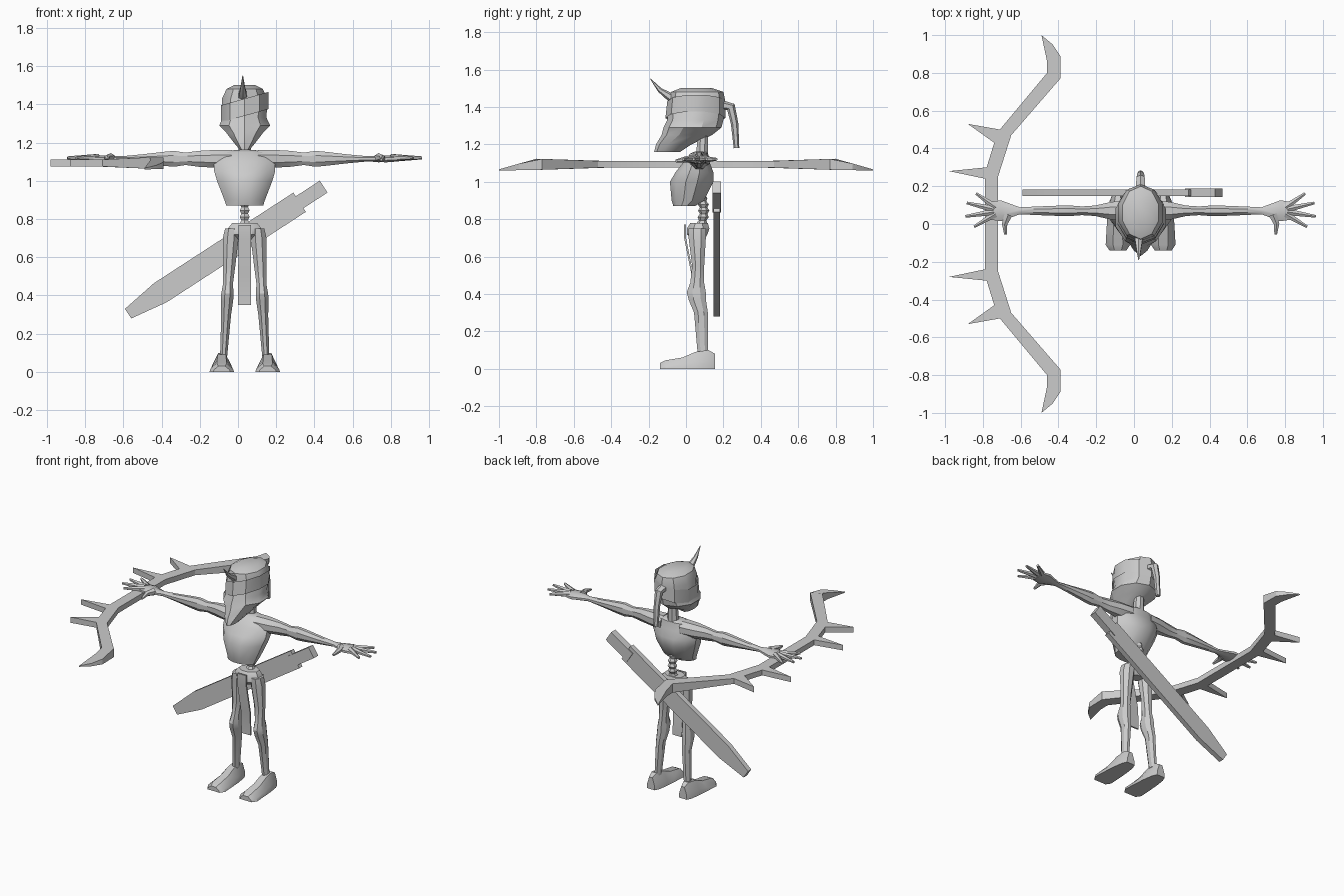
import bpy, bmesh
from math import cos, sin, pi, radians
from mathutils import Vector, Matrix

if "Cube" in bpy.data.objects:
    bpy.data.objects.remove(bpy.data.objects["Cube"])

grey = bpy.data.materials.new("plain_grey")
grey.use_nodes = True
grey.diffuse_color = (.6, .6, .6, 1)
grey.node_tree.nodes["Principled BSDF"].inputs["Base Color"].default_value = grey.diffuse_color

CENTRE = .035  # the body stands slightly to its own left
SQUARE = [(-1, -1), (1, -1), (1, 1), (-1, 1)]
SOLE = [(-1, 0), (1, 0), (.9, .4), (.4, 1), (-.4, 1), (-.9, .4)]


def oval(count):
    angles = [(i + .5) * 2 * pi / count for i in range(count)]
    return [(cos(angle), sin(angle)) for angle in angles]


def skin(name, loops, capped=True, sharp=32):
    """Join equal loops of points into one surface."""
    bm = bmesh.new()
    rows = [[bm.verts.new(point) for point in loop] for loop in loops]
    for low, high in zip(rows, rows[1:]):
        for i in range(len(low)):
            bm.faces.new((low[i - 1], low[i], high[i], high[i - 1]))
    if capped:
        bm.faces.new(rows[0])
        bm.faces.new(rows[-1])
    bmesh.ops.recalc_face_normals(bm, faces=bm.faces)
    mesh = bpy.data.meshes.new(name)
    bm.to_mesh(mesh)
    bm.free()
    mesh.materials.append(grey)
    part = bpy.data.objects.new(name, mesh)
    bpy.context.collection.objects.link(part)
    bpy.ops.object.select_all(action="DESELECT")
    part.select_set(True)
    bpy.context.view_layer.objects.active = part
    bpy.ops.object.shade_smooth_by_angle(angle=radians(sharp))


def column(name, rings, shape, side=1, lean=lambda z: 0, tilt=0, capped=True):
    """Upright form from rings of (height, front, back, half width)."""
    loops = []
    for z, front, back, half in rings:
        middle, deep = (front + back) / 2, (back - front) / 2
        loops.append([(CENTRE + side * (lean(z) + half * u), middle + deep * v, z + tilt * half * u)
                      for u, v in shape])
    skin(name, loops, capped)


def taper(name, points, thick, thin, side=1):
    """Tube along points that narrows evenly from thick to thin."""
    points = [Vector((CENTRE + side * x, y, z)) for x, y, z in points]
    last = len(points) - 1
    loops = []
    for i, point in enumerate(points):
        heading = points[min(i + 1, last)] - points[max(i - 1, 0)]
        turn = heading.to_track_quat("Z", "Y")
        radius = thick + (thin - thick) * i / last
        loops.append([point + turn @ Vector((radius * u, radius * v, 0)) for u, v in oval(6)])
    skin(name, loops)


# Head: the chin juts forward and the skull overhangs the neck
column("head", [(1.16, -.17, -.03, .025), (1.2, -.16, .03, .06), (1.25, -.13, .14, .1),
                (1.29, -.12, .19, .14), (1.33, -.1, .2, .12), (1.43, -.09, .21, .125),
                (1.48, -.08, .2, .1), (1.5, -.03, .14, .06)], oval(10))
column("head_wrap", [(1.34, -.11, .21, .13), (1.43, -.1, .21, .13)], oval(10), tilt=.28, capped=False)
taper("horn", [(-.01, -.02, 1.42), (-.01, -.08, 1.45), (-.01, -.14, 1.49), (-.01, -.19, 1.55)], .035, .002)
taper("ponytail", [(0, .18, 1.41), (0, .24, 1.4), (0, .26, 1.31), (0, .27, 1.18)], .03, .015)

# Neck, rib cage and spine
column("neck", [(1.1, .05, .12, .04), (1.27, .06, .12, .03)], oval(8))
column("chest", [(.87, -.07, .05, .1), (.9, -.08, .1, .11), (1, -.09, .15, .15), (1.05, -.06, .15, .165),
                 (1.1, -.02, .13, .165), (1.15, .02, .12, .13), (1.16, .04, .11, .06)], oval(12))
BONES = 5
spine = []
for i in range(2 * BONES + 1):
    rise = i / (2 * BONES)
    y = .08 + .015 * sin(rise * pi)
    radius = .03 if i % 2 else .02
    spine.append((.76 + .17 * rise, y - radius, y + radius, radius))
column("spine", spine, oval(6))

# Pelvis and loincloth
column("pelvis", [(.69, .03, .1, .05), (.72, 0, .12, .1), (.75, 0, .13, .095), (.78, .02, .12, .07)], oval(8))
column("loincloth", [(.77, -.01, 0, .033), (.7, -.01, 0, .033), (.5, .03, .04, .034), (.35, .035, .045, .034)],
       SQUARE)


# Limbs, built once for each side
def build_limbs(word, side):
    arm = [(.07, .06, .05), (.16, .05, .05), (.24, .03, .045), (.31, .025, .035), (.37, .03, .045),
           (.42, .03, .04), (.54, .025, .025), (.64, .02, .015), (.74, .06, .02), (.8, .05, .015)]
    skin(word + "_arm", [[(CENTRE + side * x, .07 + wide * u, 1.115 + tall * v) for u, v in oval(8)]
                         for x, wide, tall in arm])

    # Four fingers fan out from the palm
    for finger in range(4):
        angle = radians(35 - 22 * finger)
        length = .2 - .025 * abs(finger - 1.6)
        spread = Vector((cos(angle), sin(angle), 0))
        palm = Vector((.74, .07, 1.12))
        taper(word + "_finger_" + "abcd"[finger],
              [palm + spread * length * part for part in (.2, .6, 1)], .02, .008, side)
    taper(word + "_thumb", [(.7, .05, 1.12), (.72, 0, 1.12), (.715, -.055, 1.11)], .025, .008, side)

    column(word + "_leg", [(.75, .01, .11, .035), (.7, .01, .11, .045), (.55, .03, .1, .035),
                           (.46, .02, .1, .028), (.41, 0, .11, .035), (.37, .01, .11, .035),
                           (.3, .04, .12, .028), (.08, .06, .12, .02)],
           oval(8), side, lambda z: .115 - .06 * z)

    foot = [(-.14, .045, .03), (-.11, .065, .045), (-.02, .06, .06), (.05, .055, .09),
            (.12, .045, .1), (.155, .03, .08)]
    skin(word + "_foot", [[(CENTRE + side * (.12 + half * u), y, tall * v) for u, v in SOLE]
                          for y, half, tall in foot])


build_limbs("left", 1)
build_limbs("right", -1)

# Big sword slung across the back, laid out along its length
slant = Matrix.Rotation(radians(33), 2)


def sword_part(name, profile, depth):
    outline = profile + [(u, -half) for u, half in reversed(profile)]
    loops = []
    for y in (.165 - depth, .165 + depth):
        flat = [slant @ Vector(point) for point in outline]
        loops.append([(p.x - .575, y, p.y + .305) for p in flat])
    skin(name, loops)


sword_part("sword_blade", [(0, .03), (.2, .06), (1.07, .06)], .017)
sword_part("sword_handle", [(1.03, .037), (1.22, .037)], .023)

# Thorned bow in the right hand: one half outline, mirrored front to back
half_bow = [(-.79, .24), (-.98, .28), (-.78, .3), (-.74, .43), (-.88, .53), (-.71, .5), (-.46, .8),
            (-.46, .86), (-.49, 1), (-.43, .95), (-.39, .89), (-.39, .77), (-.65, .47), (-.72, .25)]
bow_outline = half_bow + [(x, -y) for x, y in reversed(half_bow)]


def bow_corner(x, y, face):
    reach = abs(y)
    swell = .018 + .04 * max(0, min(reach - .5, .3))
    tip = max(0, reach - .8) / .2
    return (x, y, 1.093 - .03 * tip + face * swell * (1 - .9 * tip))


skin("thorned_bow", [[bow_corner(x, y, face) for x, y in bow_outline] for face in (-1, 1)], sharp=20)
